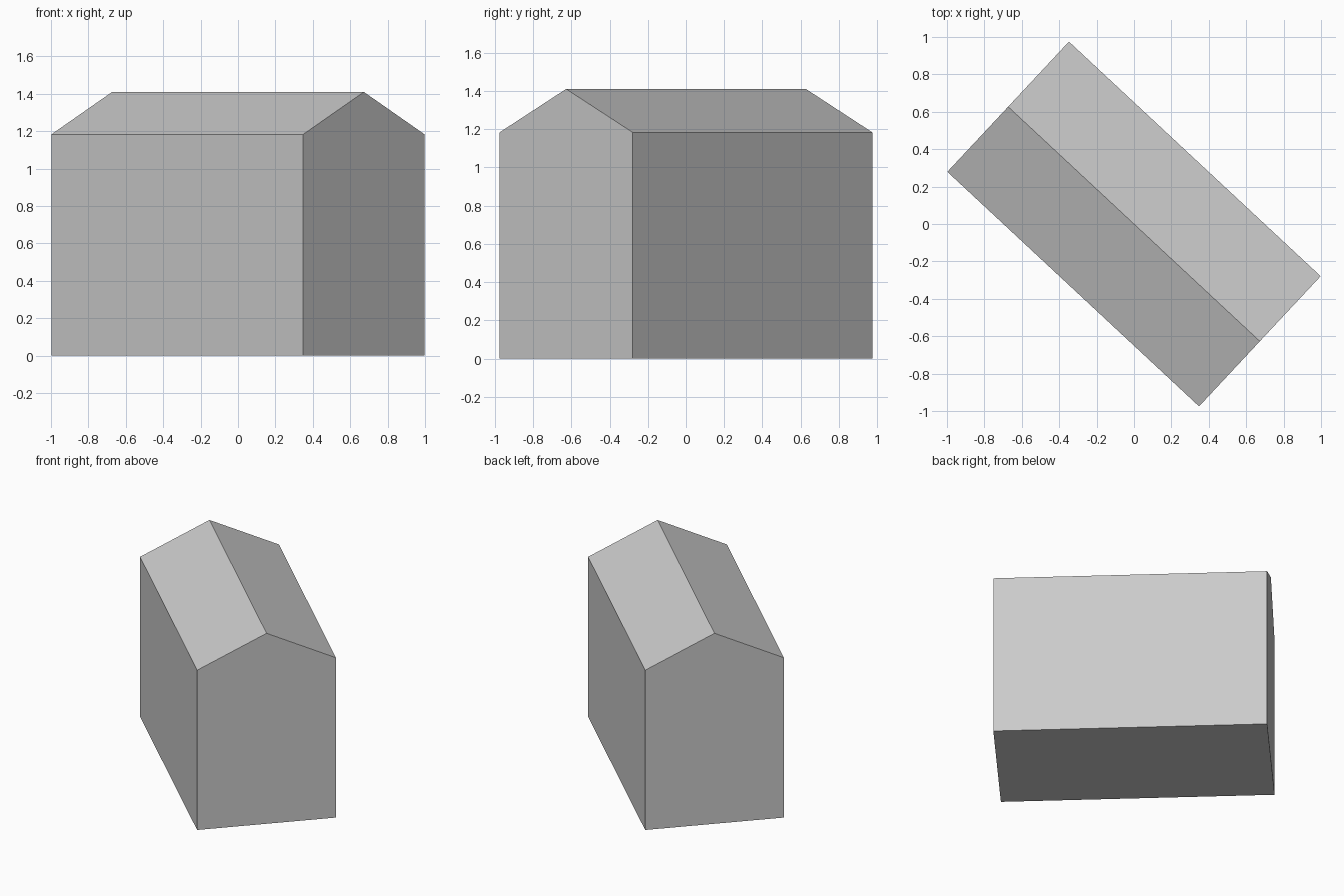
import bpy
import bmesh
from mathutils import Vector

cube = bpy.data.objects.get("Cube")
if cube:
    bpy.data.objects.remove(cube, do_unlink=True)

# Single plain grey for walls and roof
grey = bpy.data.materials.new("plain_grey")
grey.use_nodes = True
colour = (0.6, 0.6, 0.6, 1)
grey.diffuse_color = colour
grey.node_tree.nodes["Principled BSDF"].inputs["Base Color"].default_value = colour

# Gable end: two front corners of the rotated footprint, eaves and ridge
EAVES, RIDGE = 1.183, 1.41
near = Vector((0.348, -0.975, 0))
far = Vector((0.998, -0.279, 0))
along = -(near + far)  # from this gable to the opposite one
up = Vector((0, 0, 1))
profile = [near, far, far + up * EAVES,
           (near + far) / 2 + up * RIDGE, near + up * EAVES]

# Extrude the gable profile along the ridge into a closed building
bm = bmesh.new()
gable = bm.faces.new([bm.verts.new(p) for p in profile])
result = bmesh.ops.extrude_face_region(bm, geom=[gable], use_keep_orig=True)
moved = [v for v in result["geom"] if isinstance(v, bmesh.types.BMVert)]
bmesh.ops.translate(bm, verts=moved, vec=along)
bmesh.ops.recalc_face_normals(bm, faces=bm.faces[:])

mesh = bpy.data.meshes.new("gabled_building")
bm.to_mesh(mesh)
bm.free()
mesh.materials.append(grey)
building = bpy.data.objects.new("gabled_building", mesh)
bpy.context.collection.objects.link(building)
